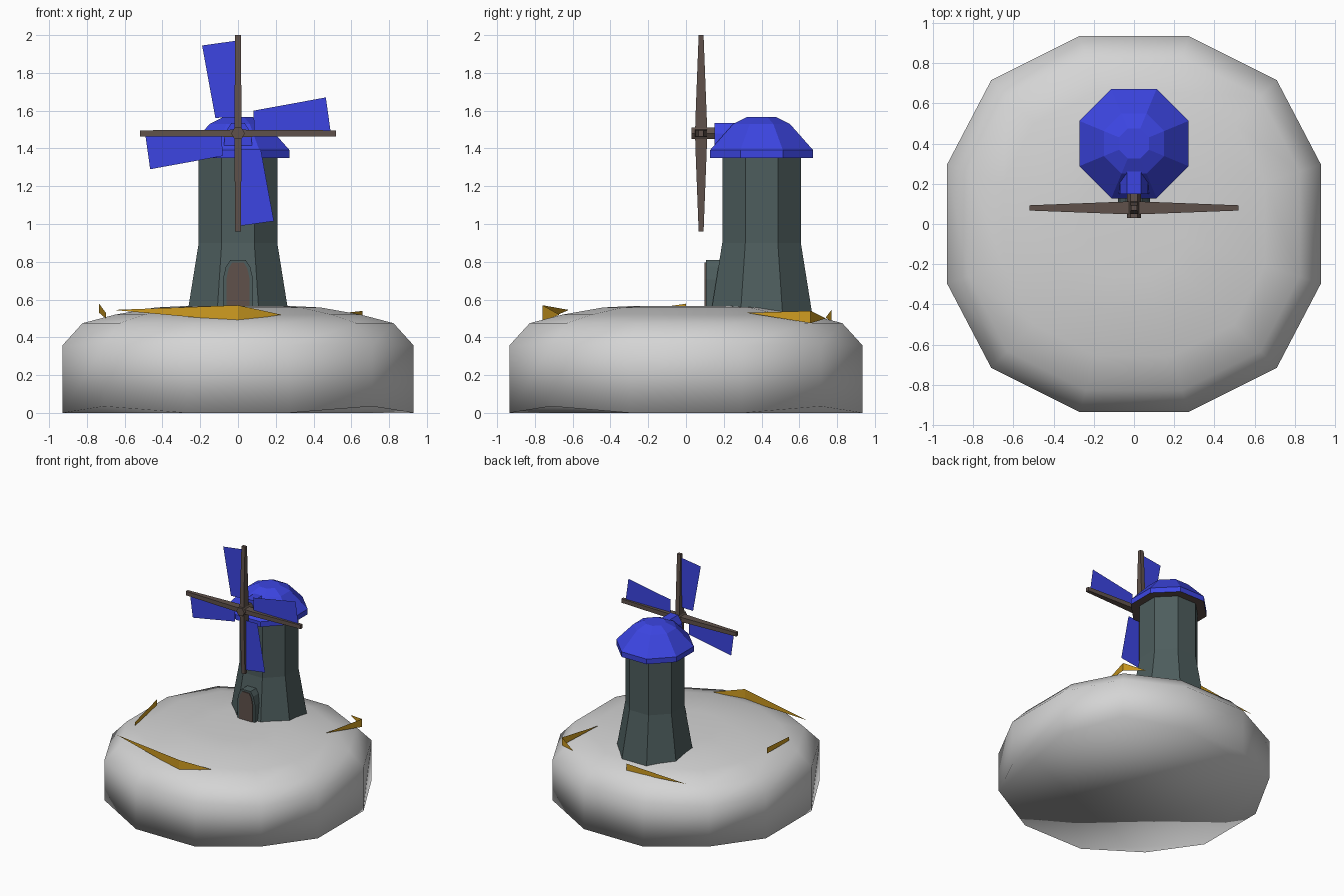
import bpy, bmesh, math
from mathutils import Matrix

if "Cube" in bpy.data.objects:
    bpy.data.objects.remove(bpy.data.objects["Cube"])


def material(name, rgb):
    m = bpy.data.materials.new(name)
    m.diffuse_color = (*rgb, 1)
    m.use_nodes = True
    m.node_tree.nodes["Principled BSDF"].inputs["Base Color"].default_value = m.diffuse_color
    return m


STONE = material("pale grey", (0.66, 0.66, 0.66))
TOWER = material("slate green", (0.075, 0.11, 0.11))
BLUE = material("blue", (0.045, 0.06, 0.76))
BROWN = material("brown", (0.115, 0.083, 0.07))
GOLD = material("gold", (0.62, 0.33, 0.015))


def mesh(name, verts, faces, mats, fix=True):
    me = bpy.data.meshes.new(name)
    me.from_pydata(verts, [], faces)
    if fix:
        bm = bmesh.new()
        bm.from_mesh(me)
        bmesh.ops.recalc_face_normals(bm, faces=bm.faces)
        bm.to_mesh(me)
        bm.free()
    for m in mats:
        me.materials.append(m)
    ob = bpy.data.objects.new(name, me)
    bpy.context.collection.objects.link(ob)
    return ob


def loft(name, rings, mats):
    """Skin a stack of equal-sized rings and cap both ends."""
    n = len(rings[0])
    verts = [p for r in rings for p in r]
    faces = [[k * n + i, k * n + (i + 1) % n, (k + 1) * n + (i + 1) % n, (k + 1) * n + i]
             for k in range(len(rings) - 1) for i in range(n)]
    faces += [list(range(n))[::-1], list(range((len(rings) - 1) * n, len(rings) * n))]
    return mesh(name, verts, faces, mats)


def octagon(apothem, z, cy=0.4):
    r = apothem / math.cos(math.pi / 8)
    return [(r * math.cos((i + .5) * math.pi / 4), cy + r * math.sin((i + .5) * math.pi / 4), z)
            for i in range(8)]


def prism(name, profile, y0, y1, mat):
    """Extrude an (x, z) outline along y."""
    return loft(name, [[(x, y, z) for x, z in profile] for y in (y0, y1)], [mat])


# Smooth twelve-sided mound, with the diagonal corners lifted slightly
quarter = [(0.93, 0.295), (0.71, 0.715), (0.27, 0.935)]
outline = quarter + [(-x, y) for x, y in quarter[::-1]]
outline += [(-x, -y) for x, y in outline]
rings = []
for s, z in [(1, 0), (1, 0.357), (0.885, 0.475), (0.7, 0.52), (0.47, 0.558), (0.28, 0.567)]:
    rings.append([(x * s, y * s, z + (0.035 if z == 0 and abs(abs(x) - 0.71) < 0.01 else 0))
                  for x, y in outline])
mound = loft("mound", rings, [STONE])
mound.data.polygons.foreach_set("use_smooth", [True] * len(mound.data.polygons))

# Gold strips standing upright on the mound
strips = [
    [(-0.66, -0.62, 0.545), (0, -0.76, 0.485), (0, -0.76, 0.57)],
    [(0, -0.76, 0.57), (0, -0.76, 0.485), (0.23, -0.67, 0.52)],
    [(-0.70, -0.33, 0.50), (-0.735, 0, 0.53), (-0.735, 0, 0.578), (-0.70, -0.33, 0.53)],
    [(0.57, 0.32, 0.53), (0.66, 0.66, 0.475), (0.66, 0.66, 0.54)],
    [(0.66, 0.66, 0.54), (0.66, 0.66, 0.475), (0.5, 0.74, 0.5)],
    [(0, 0.77, 0.545), (0, 0.77, 0.48), (-0.52, 0.74, 0.505)],
]
verts, faces = [], []
for s in strips:
    faces.append(list(range(len(verts), len(verts) + len(s))))
    verts += s
mesh("gold_strips", verts, faces, [GOLD], fix=False)

# Octagonal tower with flared foot
loft("tower", [octagon(0.272, 0.5), octagon(0.208, 0.9), octagon(0.208, 1.36)], [TOWER])

# Cap roof with a brown underside
roof = loft("roof", [octagon(0.272, 1.35), octagon(0.272, 1.392),
                     octagon(0.15, 1.53), octagon(0.075, 1.567)], [BLUE, BROWN])
for p in roof.data.polygons:
    p.material_index = 1 if p.normal.z < -0.9 else 0

# Dormer carrying the axle
prism("dormer", [(-0.075, 1.4), (0.075, 1.4), (0.07, 1.48), (0.035, 1.535),
                 (-0.035, 1.535), (-0.07, 1.48)], 0.15, 0.36, BLUE)

# Door frame and door
arch = [(1, 0), (1, 0.62), (0.8, 0.87), (0.5, 1), (-0.5, 1), (-0.8, 0.87), (-1, 0.62), (-1, 0)]
prism("door_frame", [(x * 0.08, 0.54 + z * 0.27) for x, z in arch], 0.105, 0.28, TOWER)
prism("door", [(x * 0.062, 0.56 + z * 0.235) for x, z in arch], 0.099, 0.107, BROWN)

# Hub and axle
HY, HZ = 0.08, 1.48
prism("hub", [(0.036 * math.cos(i * math.pi / 3), HZ + 0.036 * math.sin(i * math.pi / 3))
              for i in range(6)], 0.03, 0.17, BROWN)

# Four tapered arms, each with a flat sail
for i in range(4):
    turn = Matrix.Translation((0, HY, HZ)) @ Matrix.Rotation(i * math.pi / 2, 4, 'Y')
    arm = loft("arm_%d" % (i + 1),
               [[(-w, -d, z), (w, -d, z), (w, d, z), (-w, d, z)]
                for w, d, z in [(0.02, 0.032, 0), (0.018, 0.03, 0.08), (0.016, 0.013, 0.52)]], [BROWN])
    sail = mesh("sail_%d" % (i + 1),
                [(-0.19, 0, 0.465), (-0.012, 0, 0.49), (-0.01, 0, 0.085), (-0.12, 0, 0.082)],
                [(0, 3, 2, 1)], [BLUE], fix=False)
    arm.matrix_world = turn
    sail.matrix_world = turn
